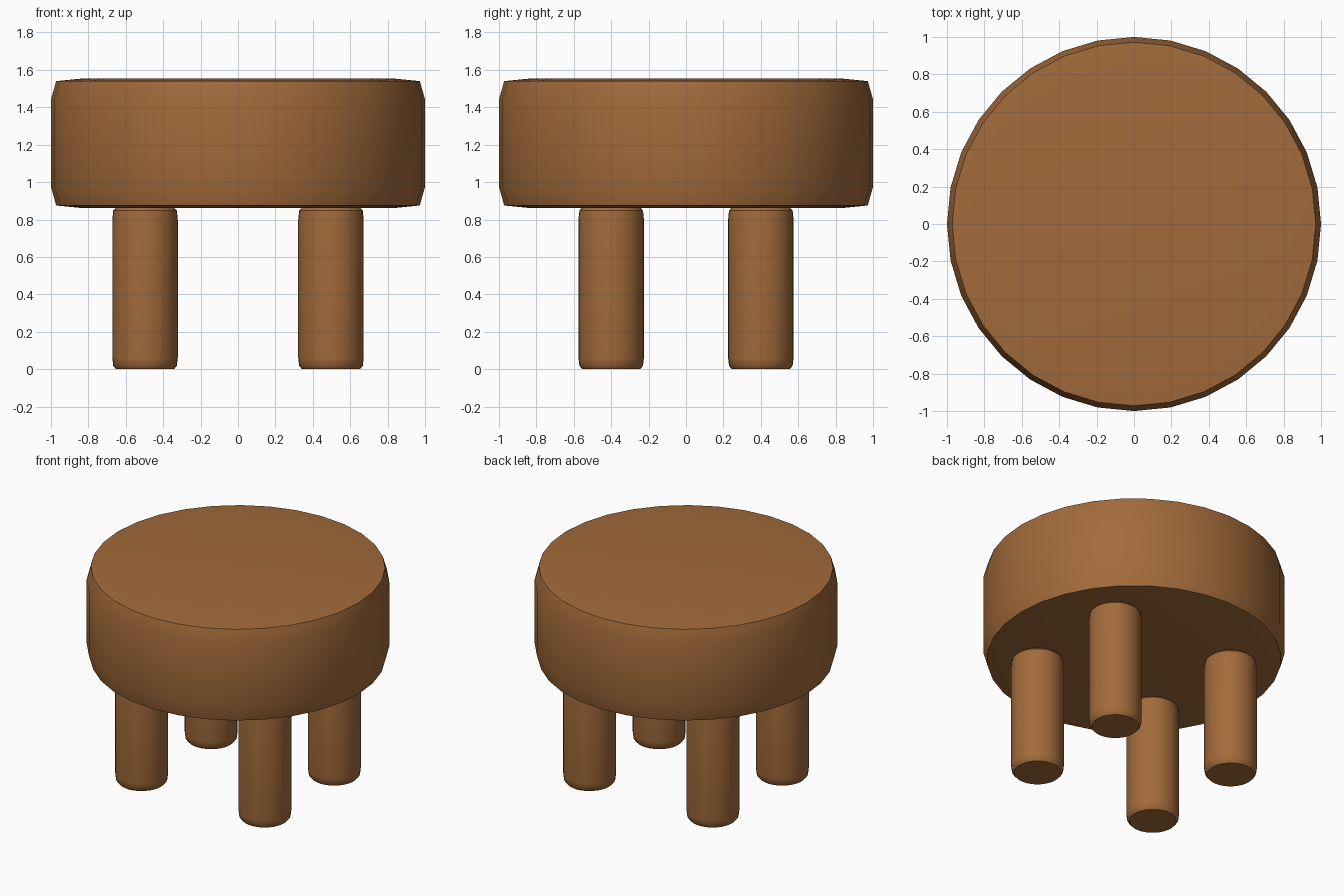
import bpy
import bmesh
from math import cos, sin, tau, radians

cube = bpy.data.objects.get("Cube")
if cube:
    bpy.data.objects.remove(cube, do_unlink=True)

wood = bpy.data.materials.new("brown_wood")
wood.use_nodes = True
color = (0.36, 0.145, 0.043, 1)
wood.diffuse_color = color
wood.node_tree.nodes["Principled BSDF"].inputs["Base Color"].default_value = color


def lathe(name, profile, sides, location=(0, 0, 0)):
    """Turn a (radius, height) profile, bottom to top, into a closed solid."""
    bm = bmesh.new()
    rings = [[bm.verts.new((r * cos(tau * i / sides), r * sin(tau * i / sides), z))
              for i in range(sides)] for r, z in profile]
    for low, high in zip(rings, rings[1:]):
        for i in range(sides):
            j = (i + 1) % sides
            bm.faces.new((low[i], low[j], high[j], high[i]))
    bm.faces.new(rings[0][::-1])
    bm.faces.new(rings[-1])
    mesh = bpy.data.meshes.new(name)
    bm.to_mesh(mesh)
    bm.free()
    mesh.materials.append(wood)
    obj = bpy.data.objects.new(name, mesh)
    bpy.context.collection.objects.link(obj)
    obj.location = location
    bpy.ops.object.select_all(action="DESELECT")
    obj.select_set(True)
    bpy.context.view_layer.objects.active = obj
    bpy.ops.object.shade_smooth_by_angle(angle=radians(35))
    return obj


# Thick round seat with softly drawn-in rims and barely domed caps
lathe("seat", [(0.84, 0.862), (0.972, 0.875), (1.0, 0.975),
               (1.0, 1.442), (0.972, 1.54), (0.84, 1.553)], 32)

# Four stubby round legs with bevelled ends
leg_profile = [(0.155, 0.0), (0.17, 0.018), (0.175, 0.06),
               (0.175, 0.80), (0.17, 0.848), (0.155, 0.864)]
for side, x in (("right", -0.497), ("left", 0.497)):
    for end, y in (("front", -0.4), ("back", 0.4)):
        lathe(f"{end}_{side}_leg", leg_profile, 32, (x, y, 0))
